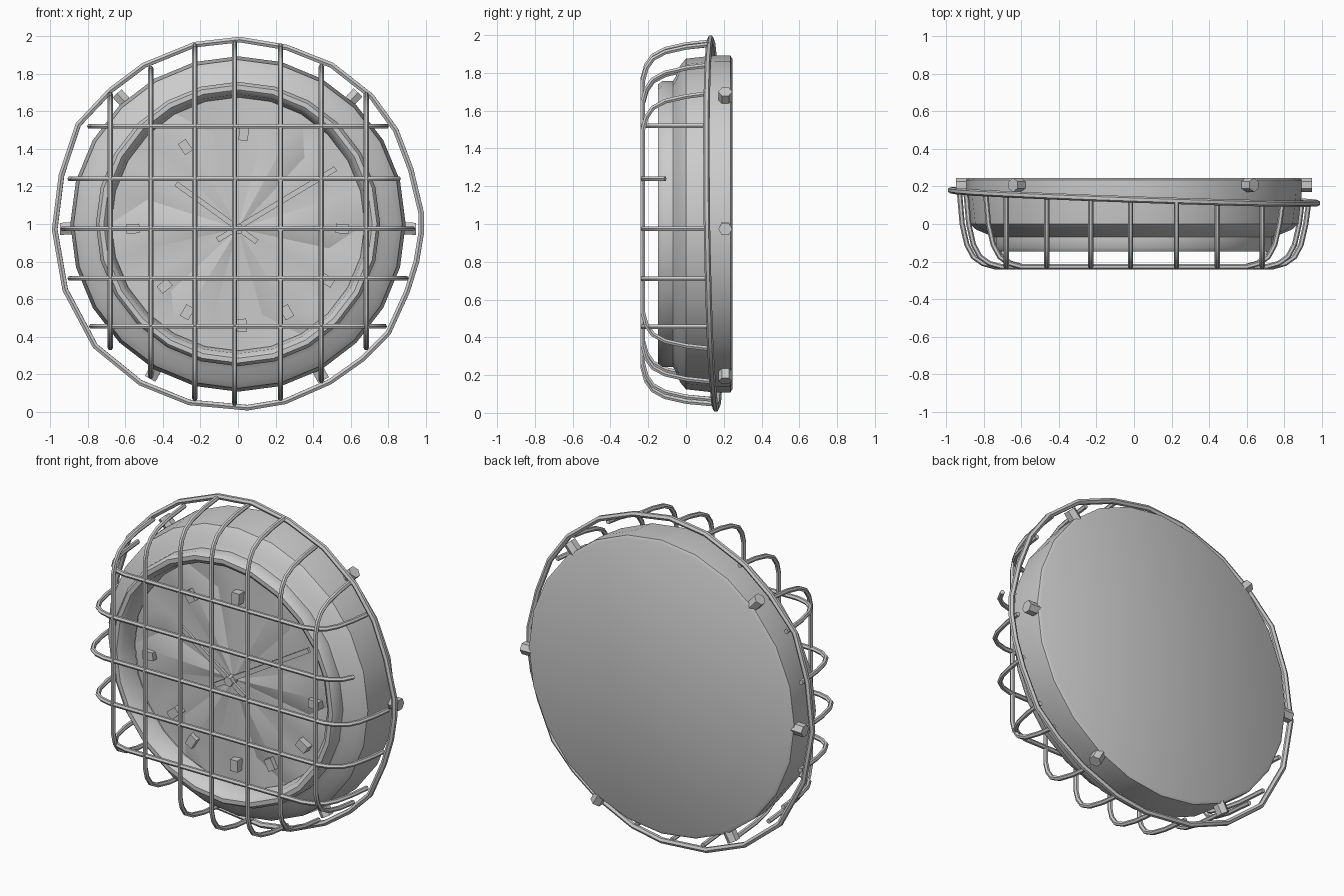
import bpy, bmesh, math
from mathutils import Vector

if "Cube" in bpy.data.objects:
    bpy.data.objects.remove(bpy.data.objects["Cube"])

grey = bpy.data.materials.new("plain_grey")
grey.diffuse_color = (0.6, 0.6, 0.6, 1)
grey.use_nodes = True
grey.node_tree.nodes["Principled BSDF"].inputs["Base Color"].default_value = grey.diffuse_color


def finish(ob, angle=35):
    ob.data.materials.clear()
    ob.data.materials.append(grey)
    bpy.ops.object.select_all(action='DESELECT')
    ob.select_set(True)
    bpy.context.view_layer.objects.active = ob
    if ob.type == 'CURVE':
        bpy.ops.object.convert(target='MESH')
        ob = bpy.context.object
    bpy.ops.object.shade_smooth_by_angle(angle=math.radians(angle))
    return ob


def mesh_object(name, bm, angle=35):
    bmesh.ops.recalc_face_normals(bm, faces=bm.faces)
    me = bpy.data.meshes.new(name)
    bm.to_mesh(me)
    bm.free()
    ob = bpy.data.objects.new(name, me)
    bpy.context.collection.objects.link(ob)
    return finish(ob, angle)


def tube(name, points, radius=0.014, closed=False):
    cu = bpy.data.curves.new(name, 'CURVE')
    cu.dimensions = '3D'
    cu.bevel_depth = radius
    cu.bevel_resolution = 1
    cu.use_fill_caps = True
    sp = cu.splines.new('POLY')
    sp.points.add(len(points) - 1)
    for p, c in zip(sp.points, points):
        p.co = (*c, 1)
    sp.use_cyclic_u = closed
    ob = bpy.data.objects.new(name, cu)
    bpy.context.collection.objects.link(ob)
    return finish(ob, 50)


def bar(name, a, b, width, depth):
    """Box running from a to b, thin along y."""
    a, b = Vector(a), Vector(b)
    d = (b - a).normalized()
    s = d.cross(Vector((0, 1, 0))).normalized() * width / 2
    t = Vector((0, depth / 2, 0))
    bm = bmesh.new()
    v = [bm.verts.new(p + i * s + j * t) for p in (a, b)
         for i, j in ((-1, -1), (1, -1), (1, 1), (-1, 1))]
    bm.faces.new(v[:4])
    bm.faces.new(v[4:])
    for k in range(4):
        n = (k + 1) % 4
        bm.faces.new((v[k], v[n], v[n + 4], v[k + 4]))
    return mesh_object(name, bm)


def polar(r, ang, y, cz=1.0):
    return (r * math.cos(ang), y, cz + r * math.sin(ang))


# Clock housing: lathed shell with flat back, shoulder and raised front rim
N = 24
profile = [(0.875, 0.245), (0.893, 0.235), (0.893, 0.16), (0.875, 0.0),
           (0.84, -0.03), (0.78, -0.055), (0.757, -0.07), (0.757, -0.125),
           (0.74, -0.147), (0.715, -0.147), (0.69, -0.125), (0.675, -0.03)]
bm = bmesh.new()
rings = [[bm.verts.new(polar(r, 2 * math.pi * i / N, y)) for i in range(N)] for r, y in profile]
for a, b in zip(rings, rings[1:]):
    for i in range(N):
        j = (i + 1) % N
        bm.faces.new((a[i], a[j], b[j], b[i]))
bm.faces.new(rings[0])
mesh_object("clock_housing", bm, 40)

# Dial: faceted disc with shallow folds running out to the hour markers
bm = bmesh.new()
hub = bm.verts.new((0, -0.045, 0.975))
inner, outer = [], []
for i in range(N):
    a = 2 * math.pi * i / N
    fold = -0.045 if i % 4 == 0 else (-0.03 if i % 4 == 2 else -0.005)
    inner.append(bm.verts.new(polar(0.5 if i % 2 else 0.54, a, fold)))
    outer.append(bm.verts.new(polar(0.68, a, -0.02)))
for i in range(N):
    j = (i + 1) % N
    bm.faces.new((hub, inner[i], inner[j]))
    bm.faces.new((inner[i], outer[i], outer[j]))
    bm.faces.new((inner[i], outer[j], inner[j]))
mesh_object("dial", bm, 25)

# Hour markers
markers = [(0.03, 1.48), (-0.28, 1.41), (-0.56, 0.975), (0.555, 0.975), (-0.27, 0.53),
           (0.26, 0.53), (-0.39, 0.67), (0.475, 0.70), (0.02, 0.46)]
for x, z in markers:
    d = Vector((x, 0, z - 1)).normalized() * 0.035
    p = Vector((x, -0.04, z))
    bar("hour_marker", p - d, p + d, 0.05, 0.06)

# Hands and centre pin
bar("minute_hand", (-0.11, -0.06, 0.915), (0.52, -0.06, 1.295), 0.028, 0.016)
bar("hour_hand", (0.10, -0.075, 0.905), (-0.33, -0.075, 1.215), 0.028, 0.016)
tube("centre_pin", [(0, -0.03, 0.975), (0, -0.095, 0.975)], 0.03)

# Brackets holding the cage to the housing
for x, z in [(0.62, 1.68), (-0.63, 1.68), (0.92, 0.975), (-0.92, 0.975), (-0.46, 0.19), (0.45, 0.18)]:
    d = Vector((x, 0, z - 1)).normalized()
    c = Vector((0, 0.208, 1))
    tube("bracket", [c + d * 0.83, c + d * 0.948], 0.037)


# Outer cage ring, slightly bent
def ring_y(x, z):
    return 0.145 - 0.035 * x - 0.015 * (z - 1)


outline = [(0.01, 1.982), (0.26, 1.94), (0.5, 1.845), (0.71, 1.68), (0.84, 1.50), (0.92, 1.29),
           (0.975, 1.06), (0.975, 0.95), (0.95, 0.80), (0.90, 0.64), (0.80, 0.42), (0.66, 0.28),
           (0.49, 0.16), (0.25, 0.055), (0.05, 0.022), (-0.26, 0.05), (-0.52, 0.155),
           (-0.76, 0.35), (-0.92, 0.65), (-0.976, 0.97), (-0.94, 1.26), (-0.85, 1.53),
           (-0.68, 1.71), (-0.5, 1.845), (-0.23, 1.955)]
tube("cage_ring", [(x, ring_y(x, z), z) for x, z in outline], 0.017, True)

# Bend of each wire: (inset from the end, depth)
bend = [(0.015, 0.0), (0.04, -0.11), (0.075, -0.175), (0.125, -0.21), (0.19, -0.228)]

# Upright cage wires
for x, lo, hi in [(-0.68, 0.34, 1.69), (-0.465, 0.19, 1.83), (-0.23, 0.07, 1.95), (-0.018, 0.045, 1.965),
                  (0.226, 0.07, 1.95), (0.444, 0.165, 1.84), (0.683, 0.34, 1.69)]:
    top = [(x, ring_y(x, hi), hi)] + [(x, y, hi - i) for i, y in bend]
    low = [(x, ring_y(x, lo), lo)] + [(x, y, lo + i) for i, y in bend]
    tube("upright_wire", top + low[::-1])

# Level cage wires; one is broken off short on its right end
for z, w in [(1.52, 0.79), (1.24, 0.895), (0.975, 0.93), (0.71, 0.895), (0.455, 0.78)]:
    left = [(-w, ring_y(-w, z), z)] + [(i - w, y, z) for i, y in bend]
    right = [(w, ring_y(w, z), z)] + [(w - i, y, z) for i, y in bend]
    if z == 1.24:
        right = right[2:]
    tube("level_wire", left + right[::-1])
